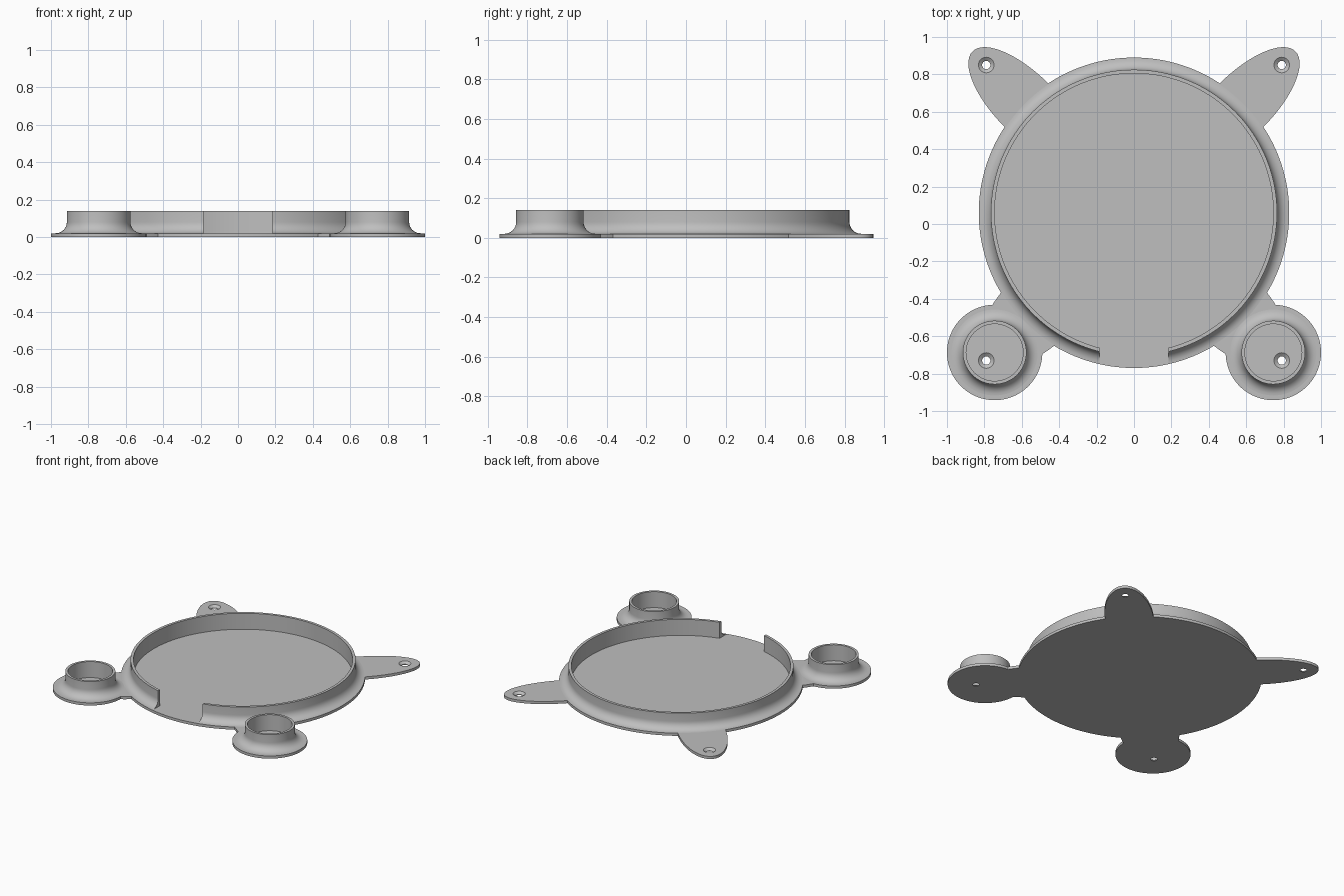
import bpy, bmesh, math
from mathutils import Matrix

cube = bpy.data.objects.get("Cube")
if cube:
    bpy.data.objects.remove(cube, do_unlink=True)

THICK, TOP, FILLET = 0.02, 0.14, 0.06
DISC_Y = 0.06
CUP = (0.745, -0.687)

grey = bpy.data.materials.new("light grey plastic")
grey.use_nodes = True
colour = (0.52, 0.52, 0.52, 1)
grey.diffuse_color = colour
grey.node_tree.nodes["Principled BSDF"].inputs["Base Color"].default_value = colour


def finish(name, bm):
    bmesh.ops.remove_doubles(bm, verts=bm.verts, dist=1e-5)
    bmesh.ops.recalc_face_normals(bm, faces=bm.faces)
    mesh = bpy.data.meshes.new(name)
    bm.to_mesh(mesh)
    bm.free()
    obj = bpy.data.objects.new(name, mesh)
    obj.data.materials.append(grey)
    bpy.context.collection.objects.link(obj)
    return obj


def slab(name, x, y, a, b, angle=0, segments=128):
    """Flat elliptical plate standing on the ground."""
    bm = bmesh.new()
    place = (Matrix.Translation((x, y, THICK / 2)) @ Matrix.Rotation(angle, 4, "Z")
             @ Matrix.Diagonal((a, b, THICK, 1)))
    bmesh.ops.create_cone(bm, cap_ends=True, segments=segments, radius1=1,
                          radius2=1, depth=1, matrix=place)
    return finish(name, bm)


def lathe(name, profile, x, y, segments=128):
    """Revolve a closed (radius, height) profile around a vertical axis."""
    bm = bmesh.new()
    rings = []
    for i in range(segments):
        t = 2 * math.pi * i / segments
        rings.append([bm.verts.new((x + r * math.cos(t), y + r * math.sin(t), z))
                      for r, z in profile])
    n = len(profile)
    for i in range(segments):
        p, q = rings[i], rings[(i + 1) % segments]
        for j in range(n):
            k = (j + 1) % n
            if profile[j][0] == 0 and profile[k][0] == 0:
                continue
            if profile[j][0] == 0:
                bm.faces.new((p[j], q[k], p[k]))
            elif profile[k][0] == 0:
                bm.faces.new((p[j], q[j], p[k]))
            else:
                bm.faces.new((p[j], q[j], q[k], p[k]))
    return finish(name, bm)


def wall_profile(inner, outer):
    """Thin upright wall with a concave fillet at its outer foot."""
    base = THICK * 0.5
    arc = []
    for i in range(9):
        t = math.pi / 2 * i / 8
        arc.append((outer + FILLET * (1 - math.cos(t)),
                    THICK + FILLET * (1 - math.sin(t))))
    return [(inner, base), (inner, TOP), (outer, TOP)] + arc + [(outer + FILLET, base)]


def boolean(target, other, operation):
    mod = target.modifiers.new("cut", "BOOLEAN")
    mod.operation, mod.solver, mod.object = operation, "EXACT", other
    bpy.context.view_layer.objects.active = target
    bpy.ops.object.modifier_apply(modifier=mod.name)
    bpy.data.objects.remove(other, do_unlink=True)


# Base plate: main disc, two rear ears, two front cup flanges and their necks
plate = slab("base_plate", 0, DISC_Y, 0.83, 0.83, segments=160)
for s in (1, -1):
    diagonal = s * math.pi / 4
    boolean(plate, slab("ear", s * 0.573, DISC_Y + 0.573, 0.41, 0.165, diagonal), "UNION")
    boolean(plate, slab("neck", s * 0.51, DISC_Y - 0.51, 0.4, 0.205, -diagonal), "UNION")
    boolean(plate, slab("flange", s * CUP[0], CUP[1], 0.255, 0.255), "UNION")

# Countersunk screw holes
screw = [(0, -0.01), (0.022, -0.01), (0.022, 0.005), (0.043, 0.021), (0, 0.021)]
for s in (1, -1):
    for y in (0.85, -0.73):
        boolean(plate, lathe("screw_hole", screw, s * 0.79, y, 32), "DIFFERENCE")

# Main ring wall with an opening at the front
ring = lathe("ring_wall", wall_profile(0.745, 0.765), 0, DISC_Y, 160)
bm = bmesh.new()
bmesh.ops.create_cube(bm, size=1, matrix=Matrix.Translation((0, -0.7, 0.1))
                      @ Matrix.Diagonal((0.37, 0.6, 0.4, 1)))
boolean(ring, finish("opening", bm), "DIFFERENCE")

# Front cups
parts = [plate, ring]
for s, side in ((1, "left"), (-1, "right")):
    parts.append(lathe(side + "_cup_wall", wall_profile(0.152, 0.17), s * CUP[0], CUP[1], 96))

# Smooth curved walls, sharp rims
bpy.ops.object.select_all(action="DESELECT")
for obj in parts:
    obj.select_set(True)
bpy.context.view_layer.objects.active = plate
bpy.ops.object.shade_smooth_by_angle(angle=math.radians(30))
